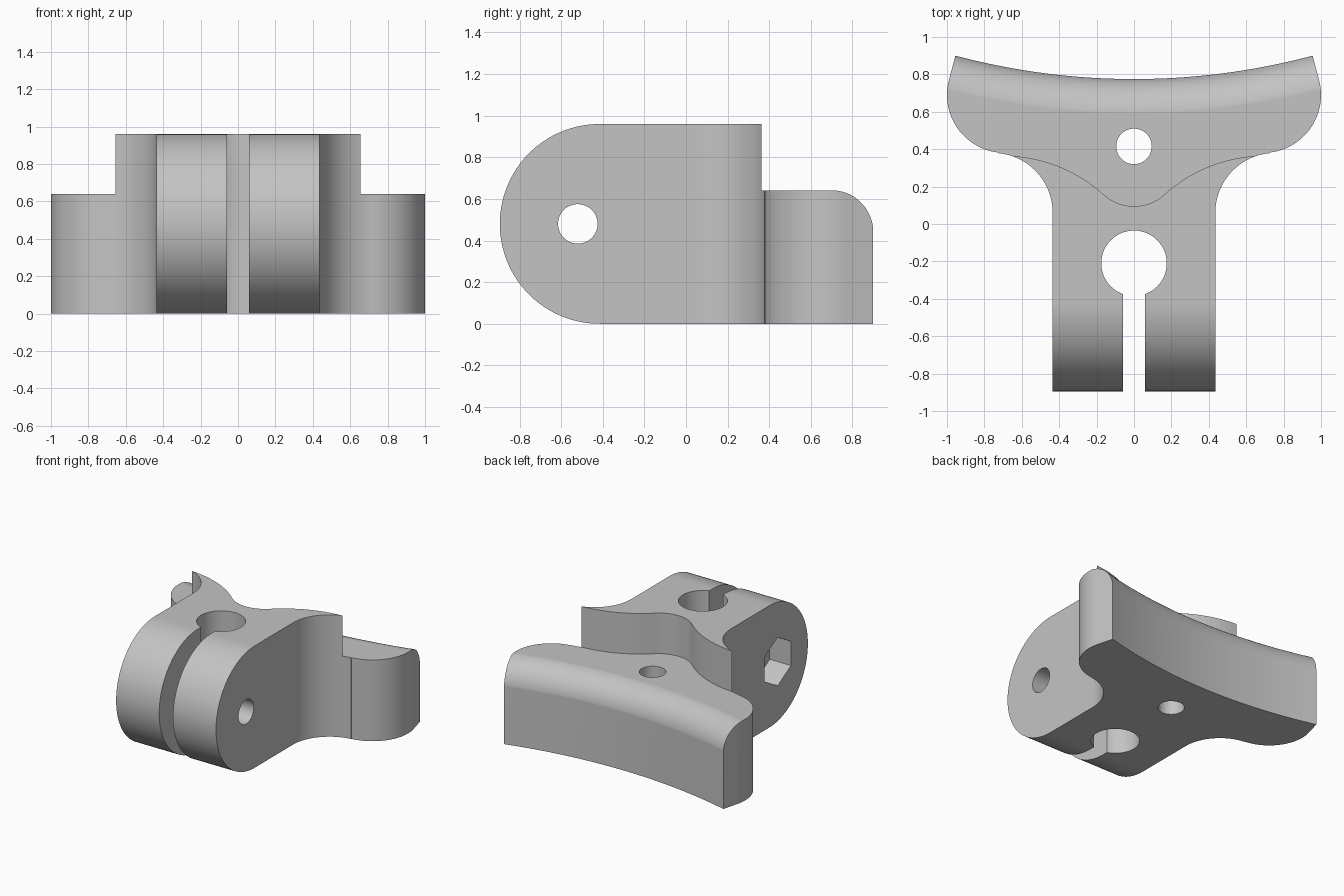
import bpy, bmesh, math
from mathutils import Matrix, Vector

if "Cube" in bpy.data.objects:
    bpy.data.objects.remove(bpy.data.objects["Cube"], do_unlink=True)

HEIGHT = 0.96
MID = HEIGHT / 2
BACK_Y, BACK_R = 4.485, 3.71      # centre and radius of the concave back

grey = bpy.data.materials.new("plain_grey")
grey.use_nodes = True
colour = (0.55, 0.55, 0.55, 1)
grey.diffuse_color = colour
grey.node_tree.nodes["Principled BSDF"].inputs["Base Color"].default_value = colour


def arc(cx, cy, r, start, end, steps=24):
    angles = [math.radians(start + (end - start) * i / steps) for i in range(steps + 1)]
    return [(cx + r * math.cos(a), cy + r * math.sin(a)) for a in angles]


def circle(cx, cy, r, sides=64, turn=0):
    return arc(cx, cy, r, turn, turn + 360, sides)[:-1]


def mirrored(half):
    """Join a right-hand outline to its mirror image."""
    return half + [(-x, y) for x, y in reversed(half) if abs(x) > 1e-5]


def loft(name, rings):
    """Closed solid through a row of matching outlines."""
    bm = bmesh.new()
    rows = [[bm.verts.new(p) for p in ring] for ring in rings]
    count = len(rows[0])
    for a, b in zip(rows, rows[1:]):
        for i in range(count):
            j = (i + 1) % count
            bm.faces.new((a[i], a[j], b[j], b[i]))
    bm.faces.new(rows[0][::-1])
    bm.faces.new(rows[-1])
    bmesh.ops.recalc_face_normals(bm, faces=bm.faces[:])
    mesh = bpy.data.meshes.new(name)
    bm.to_mesh(mesh)
    bm.free()
    mesh.materials.append(grey)
    obj = bpy.data.objects.new(name, mesh)
    bpy.context.collection.objects.link(obj)
    return obj


def upright(name, outline, low, high):
    return loft(name, [[(x, y, z) for x, y in outline] for z in (low, high)])


def crosswise(name, outline, low, high):
    return loft(name, [[(x, y, z) for y, z in outline] for x in (low, high)])


def combine(target, cutter, operation="DIFFERENCE"):
    """Apply a boolean, using the first solver that gives a real result."""
    cutter.hide_render = True
    mod = target.modifiers.new(cutter.name, "BOOLEAN")
    mod.object = cutter
    mod.operation = operation
    before = len(target.data.vertices)
    for solver in ("EXACT", "MANIFOLD", "FLOAT"):
        mod.solver = solver
        bpy.context.view_layer.update()
        graph = bpy.context.evaluated_depsgraph_get()
        result = bpy.data.meshes.new_from_object(target.evaluated_get(graph))
        if len(result.polygons) > 0 and len(result.vertices) != before:
            target.data = result
            break
    target.modifiers.remove(mod)
    bpy.data.objects.remove(cutter, do_unlink=True)


# Plan outline: arm, concave fillet, rounded lobe, slanted end, concave back
tip = math.degrees(math.asin(0.955 / BACK_R))
plan = [(0.435, -1.2)]
plan += arc(0.755, 0.06, 0.32, 180, 96)
plan += arc(0.69, 0.69, 0.31, 276, 375)
plan += arc(0, BACK_Y, BACK_R, -90 + tip, -90, 32)
bracket = upright("clamp_bracket", mirrored(plan), -0.2, 1.2)

# Side profile with the half-round front
side = arc(-0.415, MID, MID, 90, 270, 64) + [(1.5, 0), (1.5, HEIGHT)]
combine(bracket, crosswise("side_profile", side, -1.5, 1.5), "INTERSECT")

# Lower step behind the curved wall
half_wall = [(1.3, 1.3), (1.3, 0.365)] + arc(0.70, -0.435, 0.8, 90, 132)
half_wall += arc(0, 0.337, 0.242, -51, -90)
combine(bracket, upright("step_cutter", mirrored(half_wall), 0.64, 1.4))

# Rounded top edge along the concave back
section = arc(BACK_R + 0.204, 0.436, 0.205, 180, 90, 20)
section += [(BACK_R + 0.204, 0.67), (BACK_R - 0.03, 0.67), (BACK_R - 0.03, 0.436)]
centre = Vector((0, BACK_Y, 0))
turns = [Matrix.Rotation(math.radians(tip * k / 32), 3, "Z") for k in range(-44, 45)]
sweep = [[centre + turn @ Vector((0, -r, z)) for r, z in section] for turn in turns]
combine(bracket, loft("edge_round_cutter", sweep))

# Post bore with clamping slot, and the mounting hole
combine(bracket, upright("post_bore", circle(0, -0.21, 0.175), -1, 2))
slot = [(-0.06, -1.5), (0.06, -1.5), (0.06, -0.21), (-0.06, -0.21)]
combine(bracket, upright("clamp_slot", slot, -1, 2))
combine(bracket, upright("mount_hole", circle(0, 0.415, 0.095, 48), -1, 2))

# Cross bolt hole and hexagonal nut pocket
combine(bracket, crosswise("bolt_hole", circle(-0.52, MID, 0.095, 48), -1, 1))
combine(bracket, crosswise("nut_pocket", circle(-0.52, MID, 0.19, 6, 30), -1, -0.25))

# Smooth curved walls, keep corners crisp
bpy.ops.object.select_all(action="DESELECT")
bracket.select_set(True)
bpy.context.view_layer.objects.active = bracket
bpy.ops.object.shade_smooth_by_angle(angle=math.radians(25))
weighted = bracket.modifiers.new("even_shading", "WEIGHTED_NORMAL")
weighted.keep_sharp = True
